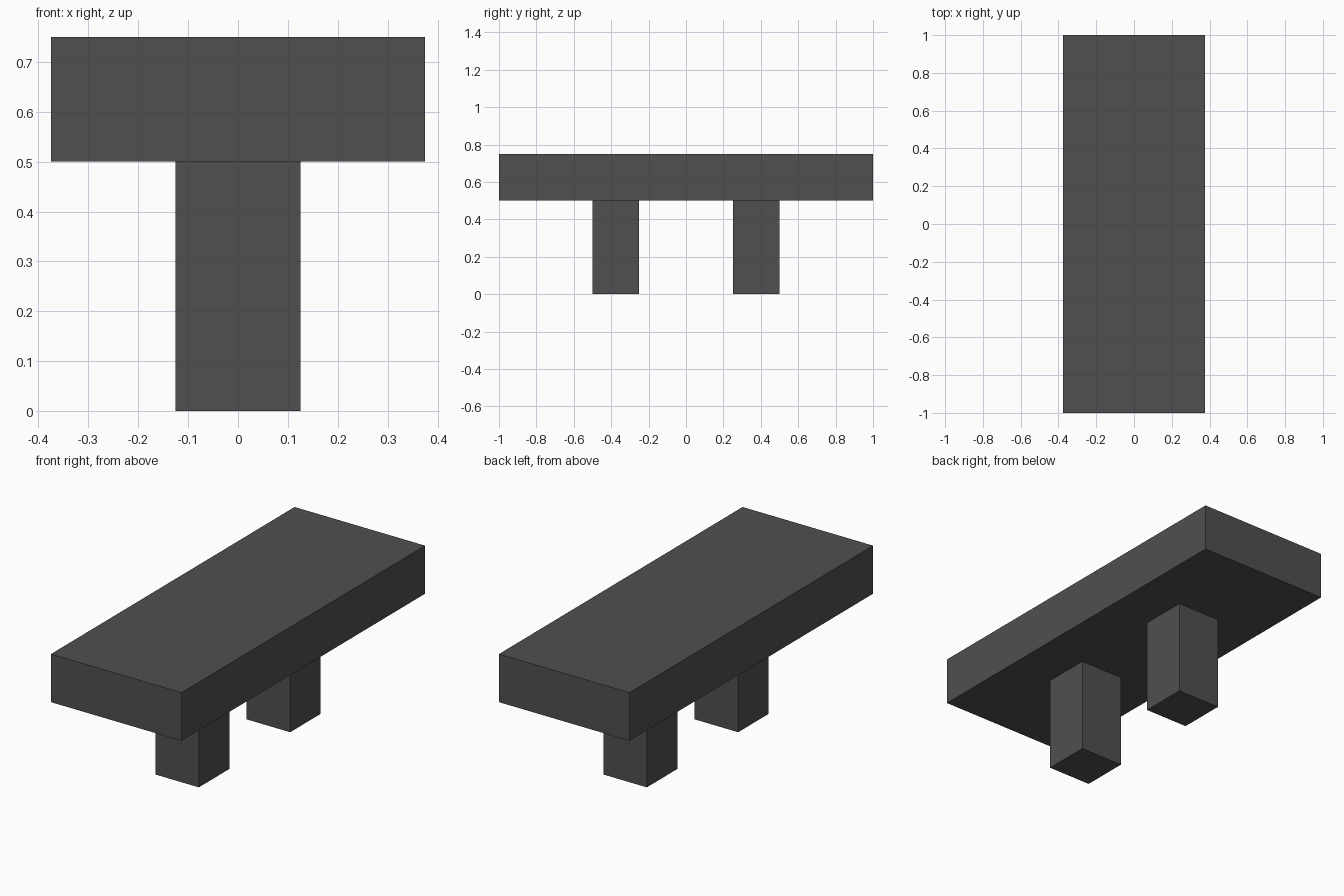
import bpy

if "Cube" in bpy.data.objects:
    bpy.data.objects.remove(bpy.data.objects["Cube"])

# Single dark grey material
grey = bpy.data.materials.new("dark_grey")
grey.diffuse_color = (0.08, 0.08, 0.08, 1.0)
grey.use_nodes = True
grey.node_tree.nodes["Principled BSDF"].inputs["Base Color"].default_value = grey.diffuse_color


def box(name, centre, size):
    bpy.ops.mesh.primitive_cube_add(size=1, location=centre)
    obj = bpy.context.object
    obj.name = name
    obj.scale = size
    bpy.ops.object.transform_apply(location=False, rotation=False, scale=True)
    obj.data.materials.append(grey)
    return obj


# Thick slab seat
box("seat", (0, 0, 0.625), (0.75, 2.0, 0.25))

# Two square legs on the long axis
for name, side in (("front_leg", -1), ("back_leg", 1)):
    box(name, (0, side * 0.375, 0.25), (0.25, 0.25, 0.5))
